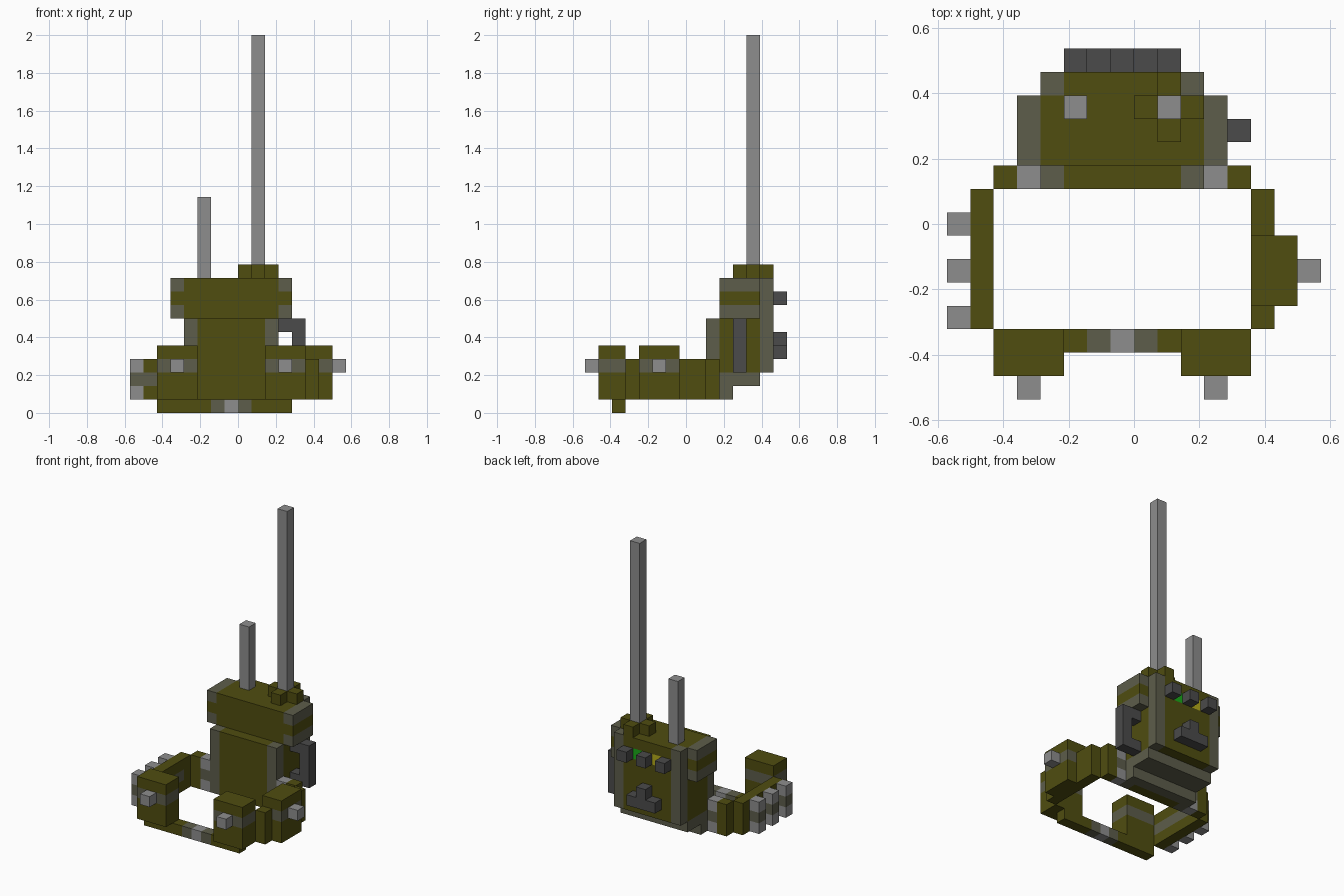
import bpy, bmesh
from mathutils import Vector

if "Cube" in bpy.data.objects:
    bpy.data.objects.remove(bpy.data.objects["Cube"])

U = 1 / 14                      # block size; all numbers below are in blocks (y from the front edge)
COLOURS = {
    "olive": (0.08, 0.075, 0.005, 1),
    "trim": (0.11, 0.11, 0.07, 1),
    "metal": (0.27, 0.27, 0.27, 1),
    "dark": (0.07, 0.07, 0.07, 1),
    "green": (0.01, 0.4, 0.01, 1),
    "yellow": (0.45, 0.4, 0.01, 1),
}
NAMES = list(COLOURS)
mats = []
for n in NAMES:
    m = bpy.data.materials.new(n)
    m.diffuse_color = COLOURS[n]
    m.use_nodes = True
    m.node_tree.nodes["Principled BSDF"].inputs["Base Color"].default_value = m.diffuse_color
    mats.append(m)

cells = {}


def block(part, colour, x, y, z):
    """Fill a box of blocks; later boxes repaint earlier ones."""
    for i in range(*x):
        for j in range(*y):
            for k in range(*z):
                cells[i, j, k] = (part, NAMES.index(colour))


# radio body with bevel-coloured corners and stepped underside
B = "radio_body"
block(B, "olive", (-4, 3), (10, 13), (3, 7))
block(B, "olive", (-3, 2), (9, 10), (1, 7))
block(B, "trim", (-4, 3), (10, 13), (2, 3))
block(B, "trim", (-4, 3), (10, 11), (1, 3))
block(B, "olive", (-3, 2), (13, 14), (3, 7))
for x in (-4, 2):
    block(B, "trim", (x, x + 1), (9, 10), (1, 7))
    block(B, "trim", (x, x + 1), (13, 14), (3, 7))

# wider top case
C = "radio_top"
block(C, "olive", (-5, 4), (10, 13), (7, 10))
block(C, "olive", (-3, 2), (13, 14), (7, 10))
for x in (-5, 3):
    for z in (7, 9):
        block(C, "trim", (x, x + 1), (10, 13), (z, z + 1))
for x in (-4, 2):
    block(C, "trim", (x, x + 1), (13, 14), (7, 10))

# indicator lamps and knobs on the back
block(C, "green", (0, 1), (13, 14), (8, 9))
block(C, "yellow", (-2, -1), (13, 14), (8, 9))
for x in (-3, -1, 1):
    block("knobs", "dark", (x, x + 1), (14, 15), (8, 9))
block("rear_switch", "dark", (-2, 1), (14, 15), (4, 5))
block("rear_switch", "dark", (-1, 0), (14, 15), (5, 6))

# antennas and plus-shaped mount
block("antenna_mount", "olive", (0, 3), (12, 13), (10, 11))
block("antenna_mount", "olive", (1, 2), (11, 14), (10, 11))
block("long_antenna", "metal", (1, 2), (12, 13), (11, 28))
block("short_antenna", "metal", (-3, -2), (12, 13), (10, 16))

# handset on the right side
block("handset", "dark", (4, 5), (11, 12), (3, 7))
for z in (3, 6):
    block("handset", "dark", (3, 4), (11, 12), (z, z + 1))

# belt: back pieces, metal loops, side runs and front strap with buckle
for loop, end in ((-5, -6), (3, 4)):
    block("belt_loops", "metal", (loop, loop + 1), (9, 10), (1, 4))
    block("belt_loops", "trim", (loop, loop + 1), (9, 10), (2, 3))
    block("belt", "olive", (end, end + 1), (9, 10), (1, 4))
for x in (-7, 5):
    block("belt", "olive", (x, x + 1), (3, 9), (1, 4))
block("belt", "trim", (-7, -6), (3, 8), (2, 3))
block("front_strap", "olive", (-6, 4), (2, 3), (0, 1))
block("front_strap", "trim", (-2, 1), (2, 3), (0, 1))
block("front_strap", "metal", (-1, 0), (2, 3), (0, 1))

# cartridges along the left side
for y in (3, 5, 7):
    block("cartridges", "metal", (-8, -7), (y, y + 1), (1, 4))
    block("cartridges", "trim", (-8, -7), (y, y + 1), (2, 3))

# pouches with a trim band and a metal stud
for name, x, y, stud in (("front_pouch_left", (-6, -3), (1, 3), (-5, 0)),
                         ("front_pouch_right", (2, 5), (1, 3), (3, 0)),
                         ("side_pouch", (5, 7), (4, 7), (7, 5))):
    block(name, "olive", x, y, (1, 5))
    block(name, "trim", x, y, (3, 4))
    block(name + "_stud", "metal", (stud[0], stud[0] + 1), (stud[1], stud[1] + 1), (3, 4))

# make one mesh per part from the exposed block faces, merging flat same-colour areas
for part in dict.fromkeys(p for p, c in cells.values()):
    bm, verts = bmesh.new(), {}
    for cell, (owner, colour) in cells.items():
        if owner != part:
            continue
        for axis in range(3):
            for side in (0, 1):
                near = list(cell)
                near[axis] += 2 * side - 1
                if tuple(near) in cells:
                    continue
                a, b = (axis + 1) % 3, (axis + 2) % 3
                ring = []
                for da, db in ((0, 0), (1, 0), (1, 1), (0, 1)):
                    p = list(cell)
                    p[axis] += side
                    p[a] += da
                    p[b] += db
                    p = tuple(p)
                    if p not in verts:
                        verts[p] = bm.verts.new((Vector(p) - Vector((0, 7.5, 0))) * U)
                    ring.append(verts[p])
                f = bm.faces.new(ring if side else ring[::-1])
                f.material_index = colour
    bmesh.ops.dissolve_limit(bm, angle_limit=0.01, verts=bm.verts[:], edges=bm.edges[:],
                             delimit={'MATERIAL'})
    me = bpy.data.meshes.new(part)
    for m in mats:
        me.materials.append(m)
    bm.to_mesh(me)
    bm.free()
    bpy.context.collection.objects.link(bpy.data.objects.new(part, me))
